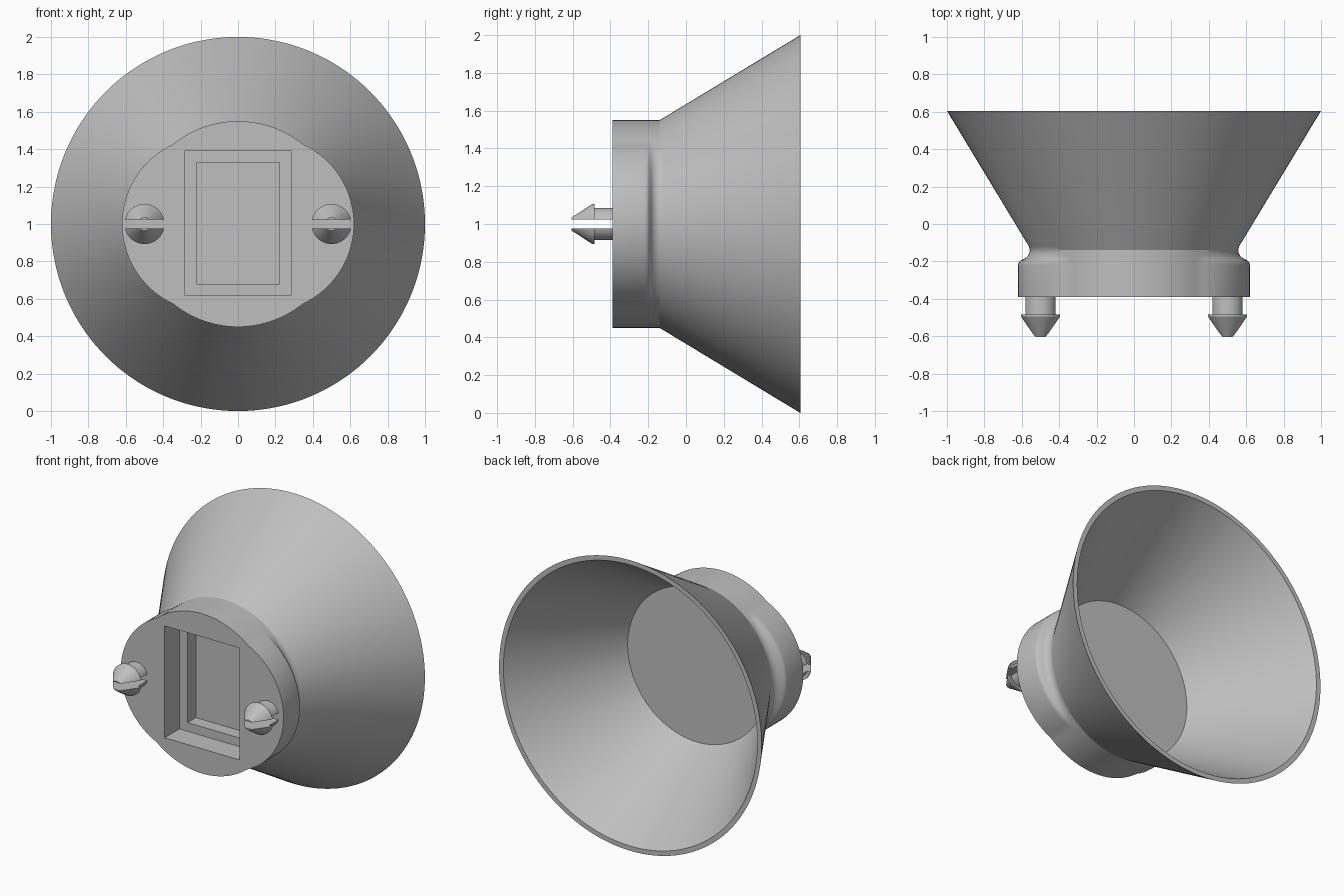
import bpy, bmesh
from math import sin, cos, pi, sqrt, radians
from mathutils import Vector

cube = bpy.data.objects.get("Cube")
if cube:
    bpy.data.objects.remove(cube, do_unlink=True)

grey = bpy.data.materials.new("plain grey")
grey.use_nodes = True
grey.diffuse_color = (0.52, 0.52, 0.52, 1)
grey.node_tree.nodes["Principled BSDF"].inputs["Base Color"].default_value = (0.52, 0.52, 0.52, 1)

CENTRE_Z = 1.0
SEGMENTS = 144
NECK = 0.55                  # radius of the round neck
EAR_X, EAR_R = 0.15, 0.47    # side lobes of the base


def outline(a):
    """Radius of the base: a circle joined with two side lobes."""
    along = EAR_X * abs(cos(a))
    lobe = along + sqrt(EAR_R ** 2 - (EAR_X * sin(a)) ** 2)
    return max(NECK, lobe)


def loft(bm, rings, segments, cx=0.0):
    """Skin rings (y, radius function) around the y axis, capping both ends."""
    loops = []
    for y, radius in rings:
        angles = [2 * pi * i / segments for i in range(segments)]
        loops.append([bm.verts.new((cx + radius(a) * cos(a), y, CENTRE_Z + radius(a) * sin(a)))
                      for a in angles])
    for low, high in zip(loops, loops[1:]):
        for i in range(segments):
            j = (i + 1) % segments
            bm.faces.new((low[i], low[j], high[j], high[i]))
    bm.faces.new(loops[0])
    bm.faces.new(loops[-1])
    bmesh.ops.recalc_face_normals(bm, faces=bm.faces)


def make_object(name, bm):
    mesh = bpy.data.meshes.new(name)
    bm.to_mesh(mesh)
    bm.free()
    mesh.materials.append(grey)
    obj = bpy.data.objects.new(name, mesh)
    bpy.context.collection.objects.link(obj)
    return obj


def activate(obj):
    bpy.ops.object.select_all(action='DESELECT')
    obj.select_set(True)
    bpy.context.view_layer.objects.active = obj


def smooth(obj):
    activate(obj)
    bpy.ops.object.shade_smooth_by_angle(angle=radians(30))


def cut_box(obj, half_x, half_z, front, back):
    """Cut a rectangular recess between two depths."""
    bm = bmesh.new()
    bmesh.ops.create_cube(bm, size=1)
    bmesh.ops.scale(bm, vec=(2 * half_x, back - front, 2 * half_z), verts=bm.verts)
    bmesh.ops.translate(bm, vec=(0, (front + back) / 2, CENTRE_Z + 0.005), verts=bm.verts)
    cutter = make_object("recess_cutter", bm)
    cutter.hide_render = True
    mod = obj.modifiers.new("recess", 'BOOLEAN')
    mod.operation, mod.solver, mod.object = 'DIFFERENCE', 'EXACT', cutter
    activate(obj)
    bpy.ops.object.modifier_apply(modifier=mod.name)
    bpy.data.objects.remove(cutter, do_unlink=True)


# Base with rounded lobes blending into the flared horn
def blend(f):
    return lambda a: NECK + f * (outline(a) - NECK)


def circle(r):
    return lambda a: r


rings = [(y, blend(f)) for y, f in
         [(-0.39, 1), (-0.22, 1), (-0.207, 0.95), (-0.196, 0.82), (-0.188, 0.6),
          (-0.18, 0.4), (-0.17, 0.25), (-0.157, 0.15), (-0.14, 0.1)]]
rings += [(-0.12, circle(0.562)), (0.605, circle(1.0)),
          (0.605, circle(0.967)), (-0.12, circle(0.528))]
bm = bmesh.new()
loft(bm, rings, SEGMENTS)
horn = make_object("flared_horn", bm)

# Stepped rectangular recess in the front
cut_box(horn, 0.285, 0.385, -0.5, -0.23)
cut_box(horn, 0.223, 0.325, -0.3, -0.14)
smooth(horn)

# Split snap pegs: each half is a turned peg trimmed at the slot
peg = [(-0.38, 0.085), (-0.49, 0.085), (-0.49, 0.107), (-0.484, 0.107), (-0.605, 0.035)]
peg[2:4] = [(-0.485, 0.107), (-0.495, 0.107)]
for side, x in (("left", 0.5), ("right", -0.5)):
    for part, sign in (("upper", 1), ("lower", -1)):
        bm = bmesh.new()
        loft(bm, [(y, circle(r)) for y, r in peg], 48, x)
        cut = bmesh.ops.bisect_plane(
            bm, geom=bm.verts[:] + bm.edges[:] + bm.faces[:],
            plane_co=Vector((0, 0, CENTRE_Z + sign * 0.024)),
            plane_no=Vector((0, 0, sign)), clear_inner=True)
        edges = [e for e in cut["geom_cut"] if isinstance(e, bmesh.types.BMEdge)]
        bmesh.ops.holes_fill(bm, edges=edges, sides=0)
        bmesh.ops.recalc_face_normals(bm, faces=bm.faces)
        smooth(make_object(f"{side}_peg_{part}_half", bm))
